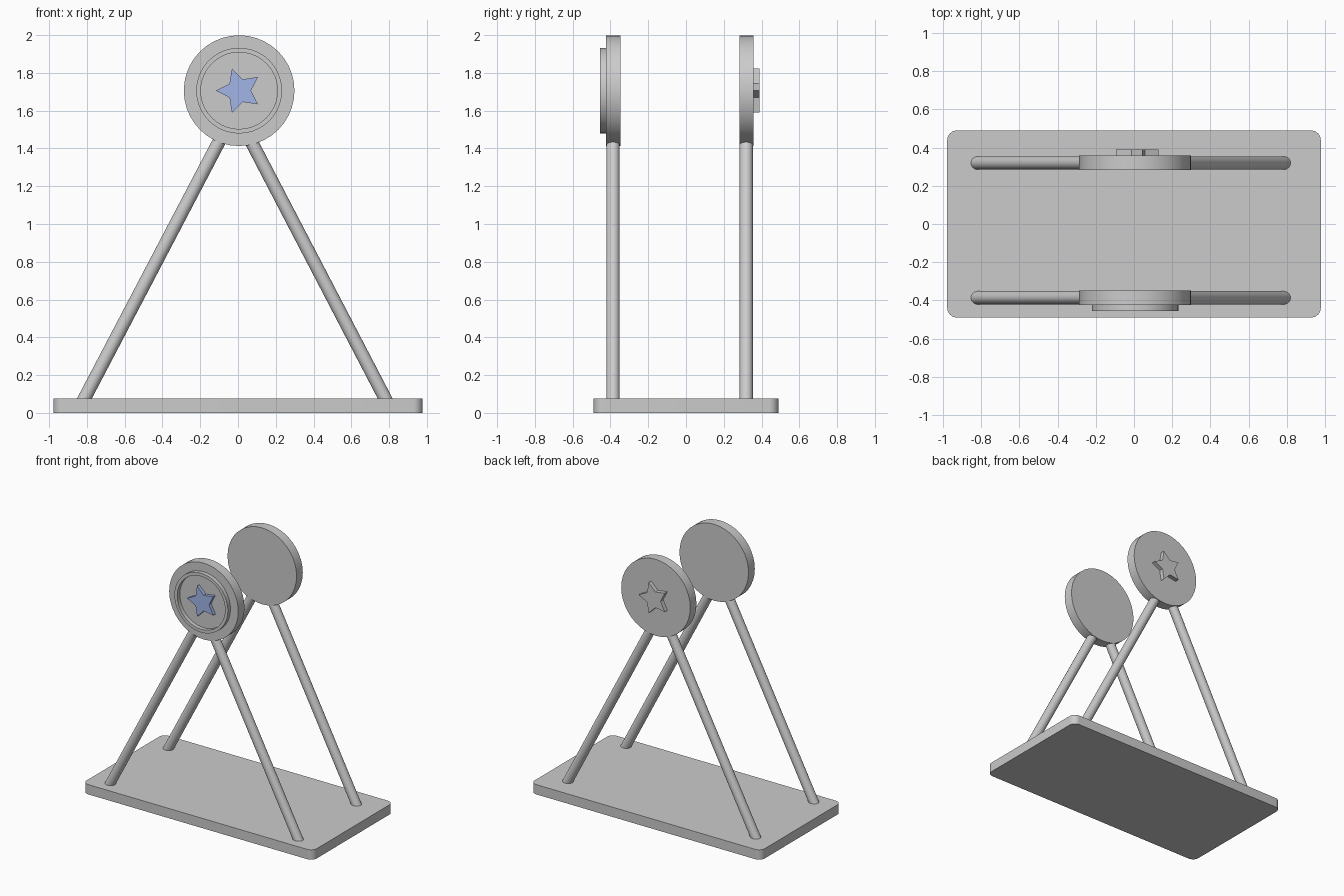
import bpy, bmesh
from math import cos, sin, pi, radians
from mathutils import Vector

if "Cube" in bpy.data.objects:
    bpy.data.objects.remove(bpy.data.objects["Cube"])

CX, CZ = 0.006, 1.706      # centre of both discs
SIDES = 40


def finish(name, bm):
    bmesh.ops.recalc_face_normals(bm, faces=bm.faces[:])
    me = bpy.data.meshes.new(name)
    bm.to_mesh(me)
    bm.free()
    ob = bpy.data.objects.new(name, me)
    bpy.context.collection.objects.link(ob)
    bpy.ops.object.select_all(action='DESELECT')
    ob.select_set(True)
    bpy.context.view_layer.objects.active = ob
    bpy.ops.object.shade_smooth_by_angle(angle=radians(30))
    return ob


def prism(name, points, offset):
    """Extrude a closed planar outline along offset."""
    bm = bmesh.new()
    face = bm.faces.new([bm.verts.new(p) for p in points])
    ext = bmesh.ops.extrude_face_region(bm, geom=[face], use_keep_orig=True)
    bmesh.ops.translate(bm, vec=offset,
                        verts=[v for v in ext["geom"] if isinstance(v, bmesh.types.BMVert)])
    return finish(name, bm)


def polar(r, a, y):
    return (CX + r * cos(a), y, CZ + r * sin(a))


def disc(name, y0, y1):
    pts = [polar(0.293, 2 * pi * i / SIDES, y0) for i in range(SIDES)]
    return prism(name, pts, (0, y1 - y0, 0))


def ring(name, r_out, r_in, y0, y1):
    bm = bmesh.new()
    section = [(r_out, y0), (r_out, y1), (r_in, y1), (r_in, y0)]
    rows = [[bm.verts.new(polar(r, 2 * pi * i / SIDES, y)) for r, y in section]
            for i in range(SIDES)]
    for i in range(SIDES):
        a, b = rows[i], rows[(i + 1) % SIDES]
        for j in range(4):
            k = (j + 1) % 4
            bm.faces.new((a[j], a[k], b[k], b[j]))
    return finish(name, bm)


def star(name, start, y0, y1):
    pts = [polar(0.123 if i % 2 == 0 else 0.063, start + i * pi / 5, y0) for i in range(10)]
    return prism(name, pts, (0, y1 - y0, 0))


def leg(name, a, b, r=0.035):
    a, b = Vector(a), Vector(b)
    d = b - a
    bm = bmesh.new()
    bmesh.ops.create_cone(bm, cap_ends=True, segments=32, radius1=r, radius2=r, depth=d.length)
    bm.transform(d.to_track_quat('Z', 'Y').to_matrix().to_4x4())
    bmesh.ops.translate(bm, vec=(a + b) / 2, verts=bm.verts[:])
    return finish(name, bm)


# Base plate with rounded corners
R, HX, HY = 0.05, 0.977, 0.489
outline = []
for q, (sx, sy) in enumerate([(1, 1), (-1, 1), (-1, -1), (1, -1)]):
    for i in range(9):
        a = (q + i / 8) * pi / 2
        outline.append((sx * (HX - R) + R * cos(a), sy * (HY - R) + R * sin(a), 0))
prism("base_plate", outline, (0, 0, 0.075))

# Slanted legs, one pair per disc
for side, y in (("front", -0.386), ("back", 0.319)):
    for hand, s in (("left", -1), ("right", 1)):
        leg(f"{side}_{hand}_leg", (-0.017 + s * 0.815, y, 0.04), (-0.015 + s * 0.052, y, 1.50))

# Discs at the top of the legs
disc("front_disc", -0.424, -0.348)
disc("back_disc", 0.283, 0.358)

# Raised rim and blue star on the front disc
ring("front_rim", 0.227, 0.203, -0.455, -0.42)
front_star = star("front_star", pi, -0.45, -0.42)
blue = bpy.data.materials.new("blue")
blue.diffuse_color = (0.36, 0.46, 0.80, 1)
blue.use_nodes = True
blue.node_tree.nodes["Principled BSDF"].inputs["Base Color"].default_value = blue.diffuse_color
front_star.data.materials.append(blue)

# Plain star on the back disc
star("back_star", 0, 0.355, 0.39)
